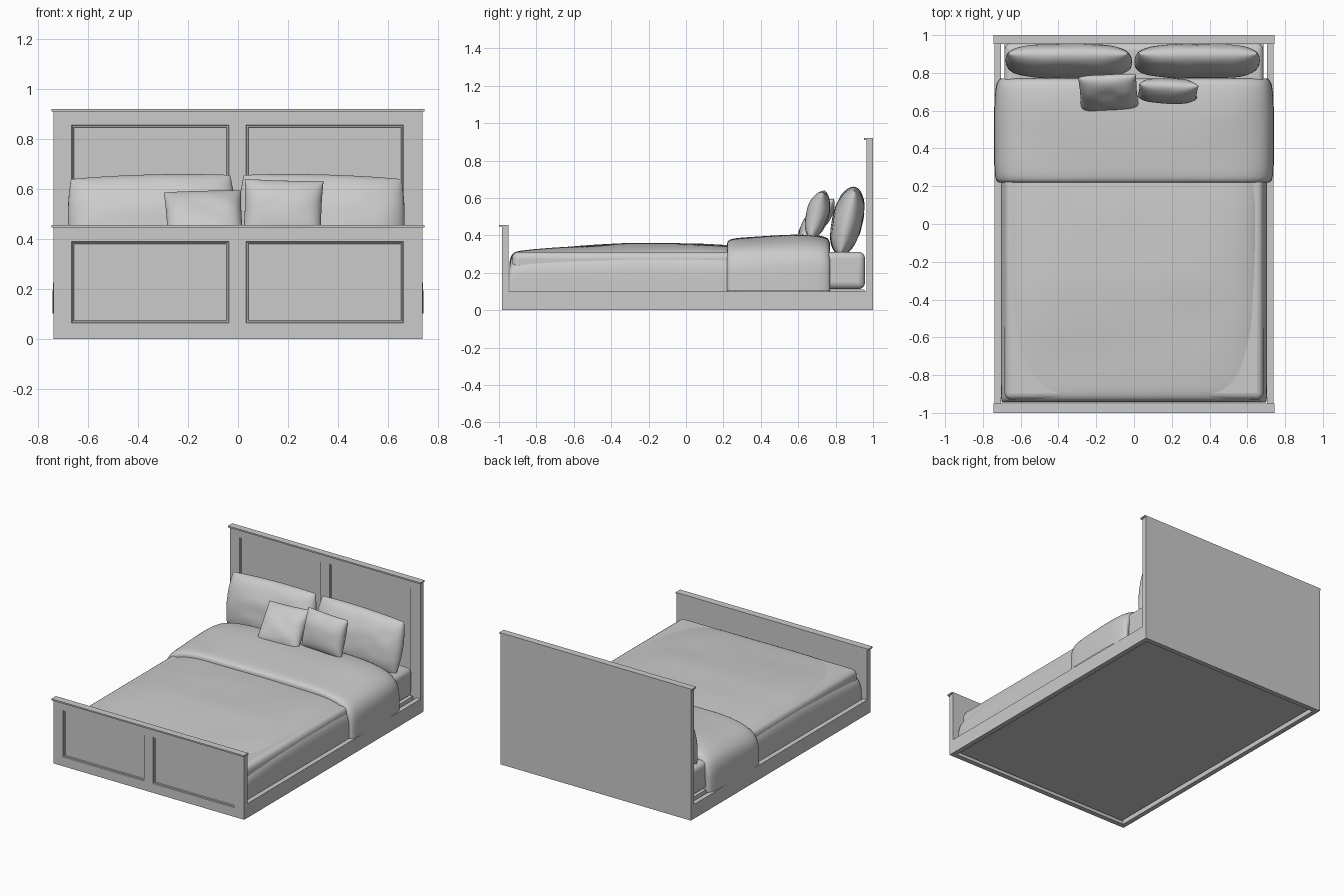
import bpy, bmesh, math
from mathutils import Vector, noise

if "Cube" in bpy.data.objects:
    bpy.data.objects.remove(bpy.data.objects["Cube"])


def finish(name, bm, smooth=False, subsurf=0):
    bmesh.ops.recalc_face_normals(bm, faces=bm.faces)
    mesh = bpy.data.meshes.new(name)
    bm.to_mesh(mesh)
    bm.free()
    ob = bpy.data.objects.new(name, mesh)
    bpy.context.collection.objects.link(ob)
    if subsurf:
        mod = ob.modifiers.new("Subdivision", 'SUBSURF')
        mod.levels = mod.render_levels = subsurf
    if smooth:
        mesh.shade_smooth()
    return ob


def box(name, lo, hi):
    bm = bmesh.new()
    bmesh.ops.create_cube(bm, size=1)
    for v in bm.verts:
        v.co = Vector([l + (c + 0.5) * (h - l) for c, l, h in zip(v.co, lo, hi)])
    return finish(name, bm)


def panelled_board(name, y_front, y_back, top, z0, z1):
    """Board with two recessed, moulded panels on its front face."""
    xs = [-0.737, -0.665, -0.036, 0.032, 0.661, 0.737]
    zs = [0, z0, z1, top]
    bm = bmesh.new()
    grid = [[bm.verts.new((x, y_front, z)) for x in xs] for z in zs]
    panels = []
    for j in range(3):
        for i in range(5):
            f = bm.faces.new((grid[j][i], grid[j][i + 1], grid[j + 1][i + 1], grid[j + 1][i]))
            if j == 1 and i in (1, 3):
                panels.append(f)
    bm.normal_update()
    rim = [e for e in bm.edges if e.is_boundary]
    for thickness, depth in ((0.004, -0.006), (0.006, 0), (0.004, -0.005)):
        bmesh.ops.inset_individual(bm, faces=panels, thickness=thickness, depth=depth)
    ext = bmesh.ops.extrude_edge_only(bm, edges=rim)["geom"]
    for v in ext:
        if isinstance(v, bmesh.types.BMVert):
            v.co.y = y_back
    bm.faces.ensure_lookup_table()
    back = [e for e in bm.edges if e.is_boundary]
    bmesh.ops.edgeloop_fill(bm, edges=back)
    return finish(name, bm)


def cover(name, stations, base, power, wrinkle):
    """Draped bedding: superellipse arches lofted along y."""
    n = 40
    bm = bmesh.new()
    rows = []
    for y, top, hw in stations:
        row = []
        for i in range(n + 1):
            a = math.pi * i / n
            c, s = math.cos(a), max(0.0, math.sin(a))
            if i in (0, n):
                s = 0.0
            x = hw * math.copysign(abs(c) ** (2 / power), c)
            z = base + (top - base) * s ** (2 / power)
            d = wrinkle * noise.noise(Vector((x * 3, y * 5, z * 8))) * s
            row.append(bm.verts.new((x, y, z + d)))
        rows.append(row)
    for r, q in zip(rows, rows[1:]):
        for i in range(n):
            bm.faces.new((r[i], r[i + 1], q[i + 1], q[i]))
    return finish(name, bm, True, 1)


def pillow(name, centre, half_w, half_h, half_t, tilt, roll, bulge, yaw=0):
    """Two domed sides joined at a seam; bulge < 0 gives pointed corners."""
    n = 28
    bm = bmesh.new()
    ticks = [math.sin(math.pi / 2 * (2 * i / n - 1)) for i in range(n + 1)]
    for side in (-1, 1):
        grid = []
        for v in ticks:
            row = []
            for u in ticks:
                t = math.sqrt(max(0, (1 - u ** 4) * (1 - abs(v) ** 2.2)))
                x = half_w * u * (1 - bulge * v * v)
                z = half_h * v * (1 - bulge * u * u)
                w = 0.006 * noise.noise(Vector((x * 9 + centre[0] * 7, side, z * 12))) * t
                row.append(bm.verts.new((x, side * half_t * t + w, z)))
            grid.append(row)
        for r, q in zip(grid, grid[1:]):
            for i in range(n):
                bm.faces.new((r[i], r[i + 1], q[i + 1], q[i]))
    bmesh.ops.remove_doubles(bm, verts=bm.verts, dist=0.0002)
    ob = finish(name, bm, True)
    ob.location = centre
    ob.rotation_euler = (math.radians(-tilt), math.radians(roll), math.radians(yaw))
    return ob


# Bed frame
panelled_board("headboard", 0.965, 1.0, 0.91, 0.065, 0.856)
box("headboard_cap", (-0.745, 0.952, 0.91), (0.745, 1.0, 0.92))
panelled_board("footboard", -0.985, -0.95, 0.446, 0.065, 0.39)
box("footboard_cap", (-0.745, -1.0, 0.446), (0.745, -0.95, 0.456))
for side, name in ((-1, "left_rail"), (1, "right_rail")):
    xs = sorted((side * 0.705, side * 0.738))
    box(name, (xs[0], -0.955, 0), (xs[1], 0.97, 0.1))

# Bed base and mattress
box("bed_base", (-0.685, -0.94, 0.015), (0.685, 0.955, 0.11))
mattress = box("mattress", (-0.685, -0.93, 0.112), (0.685, 0.957, 0.312))
bev = mattress.modifiers.new("Bevel", 'BEVEL')
bev.width, bev.segments = 0.035, 4
mattress.data.shade_smooth()

# Duvet over the mattress
ys = [-0.86 + 0.09 * i for i in range(14)]
duvet = [(-0.935, 0.1, 0.68), (-0.945, 0.11, 0.695), (-0.945, 0.2, 0.697), (-0.944, 0.265, 0.699),
         (-0.935, 0.296, 0.702), (-0.91, 0.314, 0.704)]
duvet += [(y, 0.358 - 0.075 * (y + 0.15) ** 2, 0.705) for y in ys]
cover("duvet", duvet, 0.097, 5, 0.008)

# Folded-back top of the duvet
fold = [(0.232, 0.12, 0.69), (0.222, 0.3, 0.705), (0.219, 0.35, 0.712), (0.221, 0.368, 0.722),
        (0.235, 0.38, 0.732), (0.27, 0.387, 0.739), (0.35, 0.391, 0.741), (0.45, 0.397, 0.742),
        (0.55, 0.403, 0.742), (0.63, 0.405, 0.740), (0.70, 0.402, 0.736), (0.745, 0.394, 0.728),
        (0.765, 0.38, 0.716), (0.772, 0.355, 0.705), (0.768, 0.3, 0.695), (0.76, 0.12, 0.685)]
cover("duvet_fold", fold, 0.102, 4.6, 0.006)

# Pillows
pillow("left_pillow", (-0.345, 0.862, 0.476), 0.335, 0.186, 0.080, 13, -1.5, 0.05)
pillow("right_pillow", (0.334, 0.862, 0.476), 0.332, 0.186, 0.080, 13, 1.5, 0.05)
pillow("left_cushion", (-0.135, 0.697, 0.480), 0.150, 0.135, 0.055, 38, -1.5, -0.03, 3)
pillow("right_cushion", (0.180, 0.703, 0.512), 0.153, 0.125, 0.058, 15, 1.5, -0.03, -2)

# Keep crisp edges on the soft parts' seams
for ob in bpy.data.objects:
    ob.select_set(ob.name in {"mattress", "left_pillow", "right_pillow", "left_cushion", "right_cushion"})
bpy.context.view_layer.objects.active = mattress
bpy.ops.object.shade_smooth_by_angle(angle=math.radians(50))
